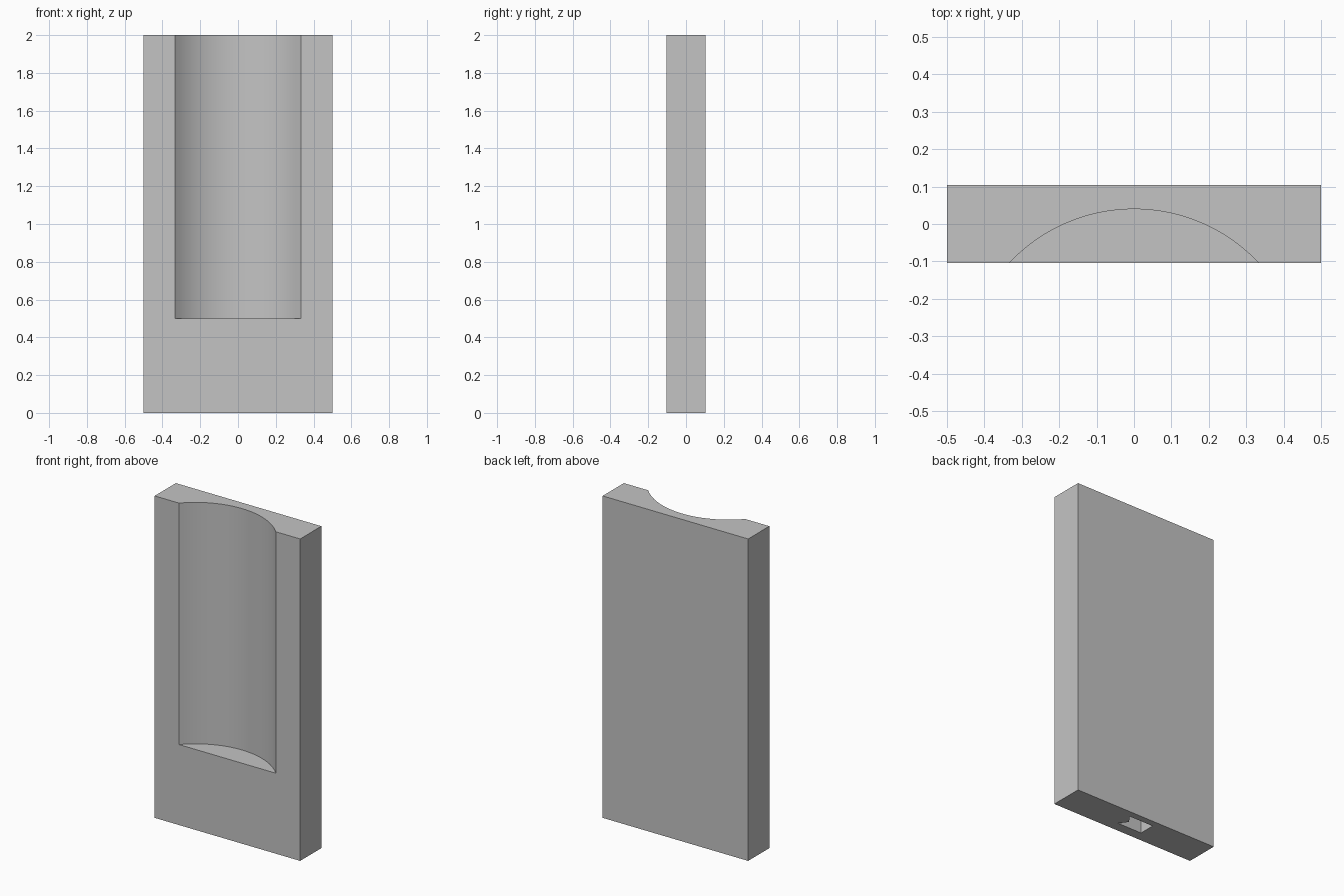
import bpy, bmesh, math

if "Cube" in bpy.data.objects:
    bpy.data.objects.remove(bpy.data.objects["Cube"])

HALF_W, HALF_D, HEIGHT = 0.5, 0.104, 2.0
POCKET_Z, POCKET_HALF, POCKET_BACK = 0.5, 0.333, 0.04
SLOT_DEPTH = 0.2

grey = bpy.data.materials.new("grey")
grey.diffuse_color = (0.55, 0.55, 0.55, 1)
grey.use_nodes = True
grey.node_tree.nodes["Principled BSDF"].inputs["Base Color"].default_value = grey.diffuse_color


def prism(name, outline, z0, z1):
    """Extrude a counter-clockwise xy outline from z0 to z1."""
    bm = bmesh.new()
    base = bm.faces.new([bm.verts.new((x, y, z0)) for x, y in outline])
    top = bmesh.ops.extrude_face_region(bm, geom=[base])["geom"]
    for v in top:
        if isinstance(v, bmesh.types.BMVert):
            v.co.z = z1
    bmesh.ops.recalc_face_normals(bm, faces=bm.faces)
    mesh = bpy.data.meshes.new(name)
    bm.to_mesh(mesh)
    bm.free()
    mesh.materials.append(grey)
    obj = bpy.data.objects.new(name, mesh)
    bpy.context.collection.objects.link(obj)
    return obj


# upright slab
slab = prism("slab", [(-HALF_W, -HALF_D), (HALF_W, -HALF_D),
                      (HALF_W, HALF_D), (-HALF_W, HALF_D)], 0, HEIGHT)

# round-backed pocket, open at the front and the top
sag = POCKET_BACK + HALF_D
radius = (POCKET_HALF ** 2 + sag ** 2) / (2 * sag)
cy = POCKET_BACK - radius
reach = math.asin(POCKET_HALF / radius)
arc = [(radius * math.sin(a), cy + radius * math.cos(a))
       for a in (reach * (1 - 2 * i / 24) for i in range(25))]
front = [(-POCKET_HALF, -0.3), (POCKET_HALF, -0.3)]
pocket = prism("pocket_cutter", front + arc, POCKET_Z, HEIGHT + 0.2)

# notched blind slot in the underside
slot = prism("slot_cutter", [(-0.085, -0.04), (0.085, -0.04), (0.046, 0.012),
                             (0.085, 0.062), (-0.085, 0.062)], -0.1, SLOT_DEPTH)

for cutter in (pocket, slot):
    mod = slab.modifiers.new(cutter.name, "BOOLEAN")
    mod.operation = "DIFFERENCE"
    mod.solver = "EXACT"
    mod.object = cutter
    cutter.hide_render = True

# bake the cuts, then smooth the curved wall
bpy.context.view_layer.objects.active = slab
slab.select_set(True)
for mod in list(slab.modifiers):
    bpy.ops.object.modifier_apply(modifier=mod.name)
for cutter in (pocket, slot):
    bpy.data.objects.remove(cutter)
bpy.ops.object.shade_smooth_by_angle(angle=math.radians(25))
